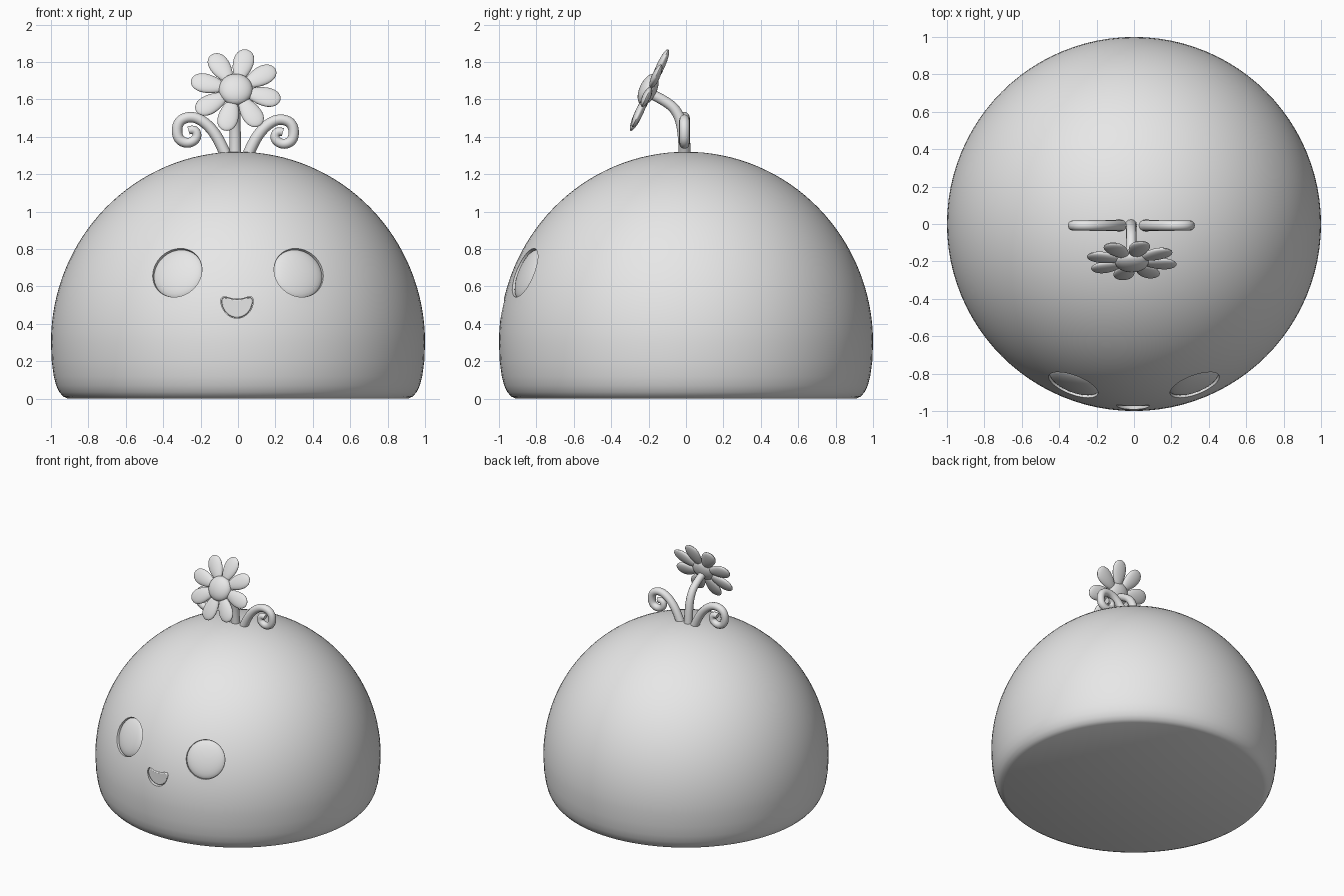
import bpy, bmesh, math
from mathutils import Matrix, Vector

if "Cube" in bpy.data.objects:
    bpy.data.objects.remove(bpy.data.objects["Cube"])

grey = bpy.data.materials.new("soft grey")
grey.diffuse_color = (0.8, 0.8, 0.8, 1)
grey.use_nodes = True
grey.node_tree.nodes["Principled BSDF"].inputs["Base Color"].default_value = grey.diffuse_color


def finish(bm, name, smooth=40):
    bmesh.ops.recalc_face_normals(bm, faces=bm.faces)
    me = bpy.data.meshes.new(name)
    bm.to_mesh(me)
    bm.free()
    ob = bpy.data.objects.new(name, me)
    bpy.context.collection.objects.link(ob)
    me.materials.append(grey)
    activate(ob)
    if smooth:
        bpy.ops.object.shade_smooth_by_angle(angle=math.radians(smooth))
    return ob


def activate(ob):
    bpy.ops.object.select_all(action='DESELECT')
    ob.select_set(True)
    bpy.context.view_layer.objects.active = ob


def ball(name, matrix, scale, taper=0.0):
    """Flattened ball; taper widens it toward its +X end."""
    bm = bmesh.new()
    bmesh.ops.create_uvsphere(bm, u_segments=32, v_segments=16, radius=1)
    for v in bm.verts:
        v.co.y *= 1 + taper * v.co.x
    bm.transform(matrix @ Matrix.Diagonal((*scale, 1)))
    return finish(bm, name)


def prism(name, outline, y0, y1, smooth=40):
    """Extrude an (x, z) outline along y."""
    bm = bmesh.new()
    face = bm.faces.new([bm.verts.new((x, y0, z)) for x, z in outline])
    ext = bmesh.ops.extrude_face_region(bm, geom=[face])["geom"]
    moved = [g for g in ext if isinstance(g, bmesh.types.BMVert)]
    bmesh.ops.translate(bm, verts=moved, vec=(0, y1 - y0, 0))
    return finish(bm, name, smooth)


def carve(target, cutter):
    mod = target.modifiers.new("carve", 'BOOLEAN')
    mod.operation, mod.solver, mod.object = 'DIFFERENCE', 'EXACT', cutter
    activate(target)
    bpy.ops.object.modifier_apply(modifier=mod.name)
    bpy.data.objects.remove(cutter)


def tube(name, points, thick):
    """Round tapering tube through (x, y, z, relative radius) points."""
    cu = bpy.data.curves.new(name, 'CURVE')
    cu.dimensions = '3D'
    cu.bevel_depth, cu.bevel_resolution = thick, 4
    cu.use_fill_caps = True
    sp = cu.splines.new('NURBS')
    sp.points.add(len(points) - 1)
    for p, (x, y, z, r) in zip(sp.points, points):
        p.co, p.radius = (x, y, z, 1), r
    sp.order_u, sp.use_endpoint_u, sp.resolution_u = 3, True, 6
    ob = bpy.data.objects.new(name, cu)
    bpy.context.collection.objects.link(ob)
    cu.materials.append(grey)
    activate(ob)
    bpy.ops.object.convert(target='MESH')
    bpy.ops.object.shade_smooth_by_angle(angle=math.radians(50))
    return ob


# Body: lathed dome with a rounded lower rim and a flat base
MID, HIGH, SEG = 0.30, 1.02, 96
profile = [(0.91, 0), (0.935, 0.012), (0.955, 0.035), (0.972, 0.07), (0.985, 0.12), (0.996, 0.2)]
profile += [(math.cos(a), MID + HIGH * math.sin(a))
            for a in (math.pi / 2 * i / 32 for i in range(32))]
bm = bmesh.new()
rings = [[bm.verts.new((r * math.cos(2 * math.pi * k / SEG), r * math.sin(2 * math.pi * k / SEG), z))
          for k in range(SEG)] for r, z in profile]
for lo, hi in zip(rings, rings[1:]):
    for k in range(SEG):
        bm.faces.new((lo[k], lo[k - 1], hi[k - 1], hi[k]))
bm.faces.new(rings[0])
top = bm.verts.new((0, 0, MID + HIGH))
for k in range(SEG):
    bm.faces.new((rings[-1][k], rings[-1][k - 1], top))
body = finish(bm, "body", 0)

# Eyes: shallow round sockets filled with low domes
for side, label in ((-1, "left"), (1, "right")):
    x, z = side * 0.328, 0.677
    r2 = 1 - ((z - MID) / HIGH) ** 2
    spot = Vector((x, -math.sqrt(r2 - x * x), z))
    normal = Vector((spot.x, spot.y, (z - MID) / HIGH ** 2)).normalized()
    frame = Matrix.Translation(spot) @ normal.to_track_quat('Z', 'Y').to_matrix().to_4x4()
    bm = bmesh.new()
    bmesh.ops.create_cone(bm, cap_ends=True, segments=48, radius1=0.136, radius2=0.15, depth=0.1)
    bm.transform(frame @ Matrix.Translation((0, 0, 0.015)))
    carve(body, finish(bm, "socket_cutter", 0))
    ball(label + "_eye", frame @ Matrix.Translation((0, 0, -0.035)), (0.142, 0.142, 0.038))


# Mouth: a small open smile, recessed
def smile(scale):
    low = [(0.088 * math.cos(a), -0.1 * math.sin(a))
           for a in (math.pi * i / 20 for i in range(21))]
    high = [(-0.078, 0.014), (-0.055, 0.013), (-0.03, 0.005), (0, 0.002),
            (0.03, 0.005), (0.055, 0.013), (0.078, 0.014)]
    return [(-0.005 + x * scale, 0.53 + (z + 0.04) * scale - 0.04) for x, z in low + high]


carve(body, prism("mouth_cutter", smile(1), -1.1, -0.94, 0))
mouth = prism("mouth", smile(0.95), -0.974, -0.92)
bev = mouth.modifiers.new("soft edge", 'BEVEL')
bev.width, bev.segments = 0.006, 2
activate(body)
bpy.ops.object.shade_smooth_by_angle(angle=math.radians(30))

# Curled tendrils on both sides of the stem
curl = [(0.045, 1.27, 1.0), (0.08, 1.36, 1.0), (0.14, 1.45, 0.95), (0.22, 1.50, 0.9),
        (0.30, 1.475, 0.9), (0.305, 1.385, 0.9), (0.25, 1.355, 0.85), (0.198, 1.385, 0.8),
        (0.21, 1.435, 0.75), (0.245, 1.425, 0.7)]
for side, grow, label in ((-1, 1.06, "left"), (1, 1.0, "right")):
    tube(label + "_tendril",
         [(-0.005 + side * x * grow, -0.008, 1.27 + (z - 1.27) * grow, r) for x, z, r in curl], 0.031)

# Stem arching forward to the flower
tube("stem", [(-0.015, -0.005, 1.27, 1.1), (-0.015, -0.01, 1.40, 1), (-0.015, -0.035, 1.52, 0.95),
              (-0.015, -0.10, 1.59, 0.9), (-0.015, -0.20, 1.635, 0.9)], 0.03)

# Flower: eight petals around a domed centre, tipped upward
up, out = Vector((0, 0.42, 0.907)), Vector((0, -0.907, 0.42))
flower = Matrix.Translation((-0.012, -0.195, 1.65)) @ Matrix(
    (Vector((1, 0, 0)), up, out)).transposed().to_4x4()
for i in range(8):
    turn = Matrix.Rotation(math.radians(76 + 45 * i), 4, 'Z')
    ball(f"petal_{i + 1}", flower @ turn @ Matrix.Translation((0.148, 0, 0)),
         (0.098, 0.053, 0.022), 0.28)
ball("flower_centre", flower @ Matrix.Translation((0, 0, 0.008)), (0.09, 0.09, 0.046))
